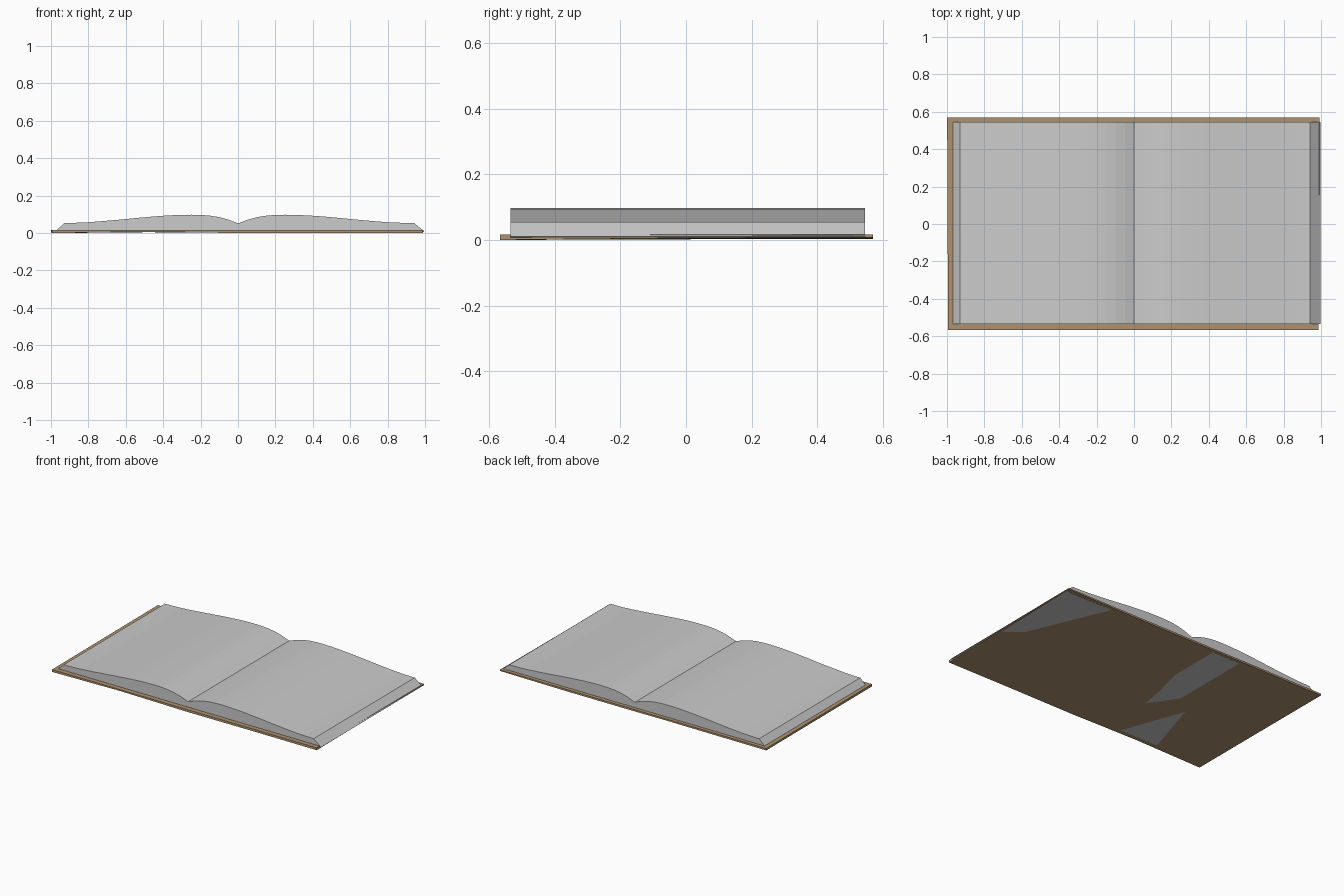
import bpy, bmesh

if "Cube" in bpy.data.objects:
    bpy.data.objects.remove(bpy.data.objects["Cube"])


def add_object(name, bm, color=None):
    bmesh.ops.recalc_face_normals(bm, faces=bm.faces)
    mesh = bpy.data.meshes.new(name)
    bm.to_mesh(mesh)
    bm.free()
    obj = bpy.data.objects.new(name, mesh)
    bpy.context.collection.objects.link(obj)
    if color:
        mat = bpy.data.materials.new(name)
        mat.diffuse_color = color
        mat.use_nodes = True
        mat.node_tree.nodes["Principled BSDF"].inputs["Base Color"].default_value = mat.diffuse_color
        mesh.materials.append(mat)
    return obj


def extrude(bm, face, vec):
    geo = bmesh.ops.extrude_face_region(bm, geom=face)["geom"]
    verts = [v for v in geo if isinstance(v, bmesh.types.BMVert)]
    bmesh.ops.translate(bm, verts=verts, vec=vec)


# Page block: arched profile of both halves, extruded along the spine
half = [(0.05, 0.072), (0.1, 0.086), (0.15, 0.094), (0.2, 0.098), (0.25, 0.099),
        (0.31, 0.098), (0.38, 0.095), (0.46, 0.089), (0.54, 0.082), (0.62, 0.074),
        (0.71, 0.066), (0.8, 0.059), (0.87, 0.056)]
right = half + [(0.94, 0.055), (0.995, 0.011), (0.97, 0.006)]
left = [(-x, z) for x, z in half] + [(-0.93, 0.055), (-0.975, 0.012), (-0.96, 0.006)]
profile = left[::-1] + [(0, 0.053)] + right
bm = bmesh.new()
page_face = bm.faces.new([bm.verts.new((x, -0.535, z)) for x, z in profile])
extrude(bm, [page_face], (0, 1.08, 0))
add_object("pages", bm)

# Hard cover: thin, slightly warped board; the page block shows through the underside
cols = [(-0.995, -1.0), (-0.5, -0.5), (-0.25, -0.25), (0.0, 0.0), (0.5, 0.5), (0.985, 0.992)]
rows = [(-0.567, 0.0), (0.0, 0.5), (0.57, 1.0)]
base = [[0.001, 0.008, 0.005, 0.001, 0.002, 0.001],
        [0.003, 0.0055, 0.0065, 0.003, 0.003, 0.007],
        [0.004, 0.0055, 0.0065, 0.005, 0.005, 0.009]]
bm = bmesh.new()
grid = [[bm.verts.new((a + (b - a) * t, y, base[j][i])) for i, (a, b) in enumerate(cols)]
        for j, (y, t) in enumerate(rows)]
faces = [bm.faces.new((grid[j][i], grid[j][i + 1], grid[j + 1][i + 1], grid[j + 1][i]))
         for j in range(2) for i in range(5)]
thick = bmesh.ops.extrude_face_region(bm, geom=faces, use_keep_orig=True)["geom"]
for v in thick:
    if isinstance(v, bmesh.types.BMVert):
        v.co.z = 0.017
bmesh.ops.triangulate(bm, faces=bm.faces)
add_object("cover", bm, (0.42, 0.29, 0.16, 1))

# Centre the pair and rest it on the ground
for obj in bpy.data.objects:
    obj.location = (0.001, 0, -0.001)
